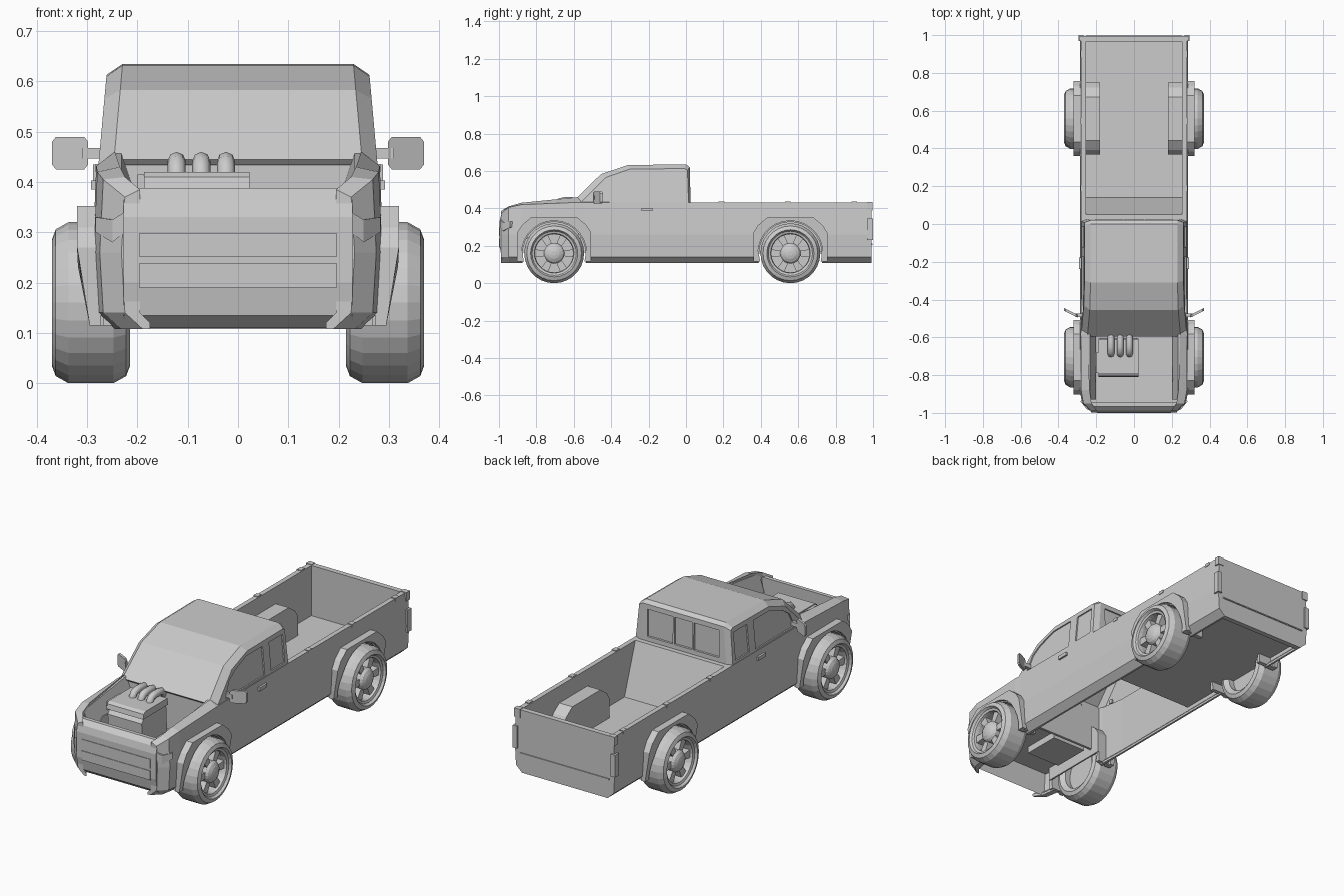
import bpy, bmesh, math

if "Cube" in bpy.data.objects:
    bpy.data.objects.remove(bpy.data.objects["Cube"])

grey = bpy.data.materials.new("light grey")
grey.diffuse_color = (0.6, 0.6, 0.6, 1)
grey.use_nodes = True
grey.node_tree.nodes["Principled BSDF"].inputs["Base Color"].default_value = grey.diffuse_color


def loft(name, sections, closed=True):
    """Skin a list of equal-length 3D sections and cap both ends."""
    bm = bmesh.new()
    rings = [[bm.verts.new(p) for p in s] for s in sections]
    n = len(rings[0])
    for a, b in zip(rings, rings[1:]):
        for i in range(n if closed else n - 1):
            j = (i + 1) % n
            bm.faces.new((a[i], a[j], b[j], b[i]))
    bm.faces.new(rings[0])
    bm.faces.new(rings[-1])
    bmesh.ops.recalc_face_normals(bm, faces=bm.faces)
    me = bpy.data.meshes.new(name)
    bm.to_mesh(me)
    bm.free()
    me.materials.append(grey)
    ob = bpy.data.objects.new(name, me)
    bpy.context.collection.objects.link(ob)
    return ob


def prism_x(name, pts, a, b):
    return loft(name, [[(x, y, z) for y, z in pts] for x in (a, b)])


def prism_y(name, pts, a, b):
    return loft(name, [[(x, y, z) for x, z in pts] for y in (a, b)])


def box(name, x0, x1, y0, y1, z0, z1):
    return prism_x(name, [(y0, z0), (y1, z0), (y1, z1), (y0, z1)], x0, x1)


def apply(ob, kind, **kw):
    m = ob.modifiers.new(kind, kind)
    for k, v in kw.items():
        setattr(m, k, v)
    bpy.context.view_layer.objects.active = ob
    bpy.ops.object.modifier_apply(modifier=m.name)
    return ob


def both(ob):
    return apply(ob, 'MIRROR')


def cut(ob, cutter):
    apply(ob, 'BOOLEAN', operation='DIFFERENCE', object=cutter, solver='EXACT')
    bpy.data.objects.remove(cutter)


def circle(cy, cz, r, n):
    return [(cy + r * math.sin(2 * math.pi * i / n), cz + r * math.cos(2 * math.pi * i / n)) for i in range(n)]


AXLES = {"front": -0.705, "rear": 0.558}
R = 0.16

# Body sides: y, outer top x/z, inner top x/z
stations = [(-0.99, 0.225, 0.37, 0.195, 0.385), (-0.95, 0.268, 0.405, 0.225, 0.41),
            (-0.88, 0.28, 0.42, 0.235, 0.43), (-0.58, 0.282, 0.432, 0.245, 0.46),
            (-0.54, 0.28, 0.432, 0.25, 0.445), (-0.4, 0.28, 0.432, 0.255, 0.432), (0.985, 0.28, 0.432, 0.255, 0.432)]
side = loft("body_side", [[(xo, y, zo), (xo + 0.007, y, 0.26), (xo, y, 0.14), (xo - 0.035, y, 0.108),
                           (xi - 0.02, y, 0.108), (xi - 0.02, y, 0.12), (xi, y, 0.14), (xi, y, zi)]
                          for y, xo, zo, xi, zi in stations])
for cy in AXLES.values():
    cut(side, prism_x("arch_cutter", circle(cy, R, 0.177, 28), 0.1, 0.5))
both(side)

# Front panel with two grille strips and corner lamps
prism_x("front_panel", [(-0.955, 0.11), (-0.985, 0.135), (-0.997, 0.2), (-0.997, 0.33), (-0.988, 0.365),
                        (-0.965, 0.388), (-0.945, 0.388), (-0.955, 0.15)], -0.228, 0.228)
for z0, z1 in ((0.19, 0.238), (0.252, 0.298)):
    box("grille_strip", -0.197, 0.197, -1.0, -0.99, z0, z1)
both(loft("head_lamp", [[(0.226, -0.993, 0.3), (0.226, -0.993, 0.34), (0.226, -0.96, 0.34), (0.226, -0.96, 0.3)],
                        [(0.25, -0.98, 0.28), (0.25, -0.98, 0.325), (0.25, -0.95, 0.325), (0.25, -0.95, 0.28)],
                        [(0.283, -0.94, 0.3), (0.283, -0.94, 0.33), (0.27, -0.92, 0.33), (0.27, -0.92, 0.3)]]))

# Engine bay
box("bay_floor", -0.25, 0.25, -0.95, -0.565, 0.235, 0.245)
box("firewall", -0.25, 0.25, -0.578, -0.565, 0.2, 0.455)
both(loft("bay_inner_rail", [[(0.232, y, z), (0.243, y, z), (0.213, y, z - 0.09), (0.202, y, z - 0.09)]
                             for y, z in ((-0.93, 0.41), (-0.58, 0.457))]))

# Engine
prism_x("engine_block", [(-0.8, 0.2), (-0.81, 0.36), (-0.785, 0.39), (-0.61, 0.39), (-0.6, 0.2)], -0.18, 0.015)
prism_x("engine_cover", [(-0.81, 0.385), (-0.805, 0.41), (-0.79, 0.42), (-0.61, 0.42), (-0.605, 0.385)], -0.187, 0.023)
box("engine_side_bracket", -0.2, -0.185, -0.79, -0.68, 0.37, 0.415)
for x in (-0.122, -0.073, -0.024):
    cu = bpy.data.curves.new("intake_pipe", 'CURVE')
    cu.dimensions = '3D'
    cu.bevel_depth, cu.bevel_resolution = 0.018, 2
    sp = cu.splines.new('POLY')
    path = [(-0.69, 0.40), (-0.688, 0.42), (-0.675, 0.437), (-0.65, 0.442), (-0.61, 0.442), (-0.585, 0.435), (-0.57, 0.415)]
    sp.points.add(len(path) - 1)
    for p, (y, z) in zip(sp.points, path):
        p.co = (x, y, z, 1)
    cu.materials.append(grey)
    pipe = bpy.data.objects.new("intake_pipe", cu)
    bpy.context.collection.objects.link(pipe)
    bpy.context.view_layer.objects.active = pipe
    pipe.select_set(True)
    bpy.ops.object.convert(target='MESH')
    pipe.select_set(False)


# Cab shell with recessed windows
def cab_x(z):
    return 0.278 - (z - 0.43) * 0.09


mid = [(-0.595, 0.445), (-0.455, 0.583), (-0.31, 0.632), (0.0, 0.635), (0.02, 0.62), (0.025, 0.425)]
outer = [(-0.565, 0.43), (-0.43, 0.565), (-0.3, 0.61), (-0.008, 0.613), (0.008, 0.603), (0.014, 0.425)]
half = [[(cab_x(z), y, z) for y, z in outer], [(cab_x(z) - 0.03, y, z) for y, z in mid]]
flip = [[(-x, y, z) for x, y, z in s] for s in reversed(half)]
cab = loft("cab", half + flip, closed=False)
apply(cab, 'SOLIDIFY', thickness=0.016, offset=-1)
windows = [[(-0.497, 0.44), (-0.46, 0.515), (-0.41, 0.55), (-0.31, 0.588), (-0.176, 0.588), (-0.176, 0.44)],
           [(-0.123, 0.445), (-0.123, 0.588), (-0.012, 0.588), (-0.012, 0.445)]]
for w in windows:
    for s in (1, -1):
        cut(cab, loft("window_cutter", [[(s * (cab_x(z) + d), y, z) for y, z in w] for d in (-0.007, 0.03)]))
for x0, x1 in ((-0.205, -0.06), (-0.05, 0.05), (0.06, 0.205)):
    cut(cab, box("rear_window_cutter", x0, x1, 0.013, 0.06, 0.455, 0.595))

# Door handles and mirrors
both(box("door_handle", 0.27, 0.292, -0.237, -0.178, 0.385, 0.403))
both(box("mirror_arm", 0.255, 0.31, -0.492, -0.475, 0.447, 0.468))
corners = [(0.298, 0.435), (0.306, 0.425), (0.362, 0.425), (0.37, 0.435),
           (0.37, 0.48), (0.362, 0.49), (0.306, 0.49), (0.298, 0.48)]
both(loft("mirror", [[(x, -0.495 + d + (x - 0.298) * 0.5, z) for x, z in corners] for d in (0, 0.014)]))

# Cargo bed
box("bed_floor", -0.262, 0.262, 0.11, 0.97, 0.16, 0.172)
prism_x("bed_front_wall", [(0.02, 0.432), (0.05, 0.432), (0.14, 0.17), (0.11, 0.16)], -0.262, 0.262)
gate = [(0.28, 0.432), (0.287, 0.26), (0.28, 0.14), (0.245, 0.108)]
prism_y("tailgate", gate + [(-x, z) for x, z in reversed(gate)], 0.965, 0.992)
box("tailgate_ridge", -0.255, 0.255, 0.985, 0.997, 0.205, 0.211)
both(box("tail_lamp", 0.268, 0.294, 0.968, 1.0, 0.23, 0.345))
both(box("gate_latch", 0.255, 0.288, 0.968, 0.996, 0.39, 0.435))
for y in (0.19, 0.545, 0.9):
    both(box("rail_pocket", 0.258, 0.283, y - 0.015, y + 0.015, 0.42, 0.436))


# Wheel arches: flares outside, wells inside
def arch(name, cy, w, top, r, x0, x1, low):
    prof = [(-w, 0.115), (-w, 0.27), (-w + 0.025, 0.31), (-w + 0.075, top)]
    prof = prof + [(-a, z) for a, z in reversed(prof)]
    a0 = math.asin((R - 0.115) / r)
    inner = [(r * math.cos(t), R + r * math.sin(t)) for t in
             [-a0 + (math.pi + 2 * a0) * i / 16 for i in range(17)]]
    pts = [(cy + a, z) for a, z in prof + inner]
    ob = loft(name, [[(x0, y, z) for y, z in pts],
                     [(x1 - max(0, 0.24 - z) * low, y, z) for y, z in pts]])
    return both(ob)


for end, cy in AXLES.items():
    arch(end + "_flare", cy, 0.198, 0.352, 0.174, 0.272, 0.32, 0.2)
    arch(end + "_flare_lip", cy, 0.185, 0.335, 0.168, 0.26, 0.305, 0.1)
    xi = 0.185 if end == "rear" else 0.205
    arch(end + "_wheel_well", cy, 0.19, 0.345, 0.174, xi, 0.268, 0)
    cap = [(-0.19, 0.165), (-0.19, 0.27), (-0.165, 0.31), (-0.115, 0.345)]
    cap = cap + [(-a, z) for a, z in reversed(cap)]
    both(prism_x(end + "_well_wall", [(cy + a, z) for a, z in cap], xi - 0.005, xi + 0.003))

# Wheels: tyre, backing disc, six spokes and domed hub
CX = 0.2925
TYRE = [(0.102, 0.045), (0.106, 0.062), (0.118, 0.066), (0.126, 0.0775), (0.146, 0.07), (0.16, 0.045),
        (0.16, -0.045), (0.146, -0.07), (0.126, -0.0775), (0.102, -0.06)]
for end, cy in AXLES.items():
    N = 28
    bm = bmesh.new()
    rings = [[bm.verts.new((CX + x, y, z)) for y, z in circle(cy, R, r, N)] for r, x in TYRE]
    for a, b in zip(rings, rings[1:] + rings[:1]):
        for i in range(N):
            bm.faces.new((a[i], a[(i + 1) % N], b[(i + 1) % N], b[i]))
    bmesh.ops.recalc_face_normals(bm, faces=bm.faces)
    me = bpy.data.meshes.new(end + "_tyre")
    bm.to_mesh(me)
    bm.free()
    me.materials.append(grey)
    tyre = bpy.data.objects.new(end + "_tyre", me)
    bpy.context.collection.objects.link(tyre)
    both(tyre)
    both(prism_x(end + "_wheel_back", circle(cy, R, 0.104, N), CX - 0.03, CX + 0.005))
    both(loft(end + "_hub", [[(CX + x, y, z) for y, z in circle(cy, R, r, 20)] for r, x in
                             ((0.055, 0.0), (0.055, 0.05), (0.047, 0.062), (0.03, 0.071), (0.012, 0.075))]))
    for k in range(6):
        t = math.radians(30 + 60 * k)
        c, s = math.cos(t), math.sin(t)
        quad = [(0.04, -0.014), (0.106, -0.021), (0.106, 0.021), (0.04, 0.014)]
        both(prism_x(end + "_spoke", [(cy + u * s + v * c, R + u * c - v * s) for u, v in quad], CX + 0.0, CX + 0.05))
